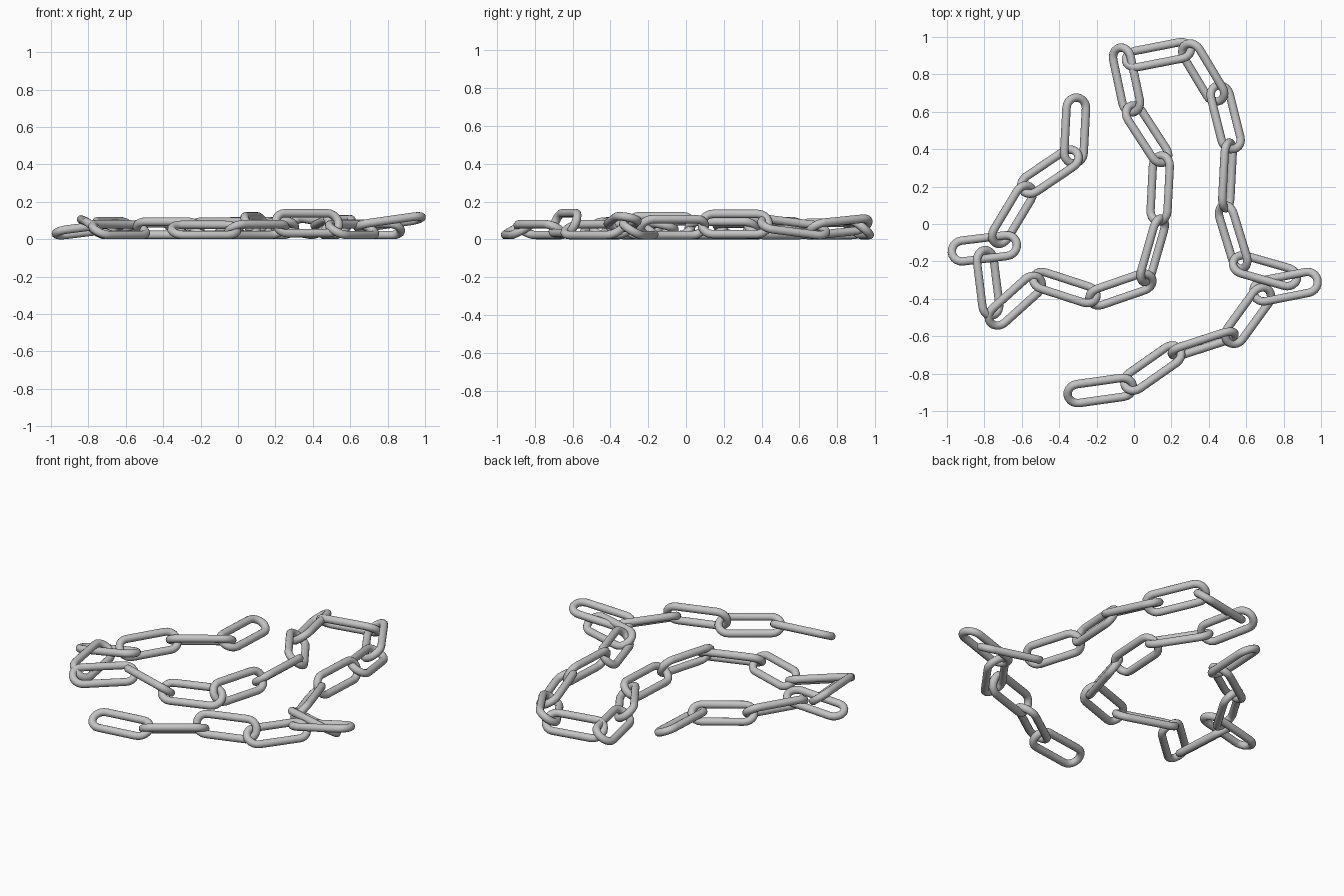
import bpy, bmesh
from math import sin, cos, pi, radians
from mathutils import Matrix, Vector

cube = bpy.data.objects.get("Cube")
if cube:
    bpy.data.objects.remove(cube, do_unlink=True)

LENGTH, WIDTH, WIRE = 0.398, 0.16, 0.0225   # outer size and wire radius
BEND = WIDTH / 2 - WIRE                     # centreline radius of the ends
STRAIGHT = LENGTH / 2 - WIRE - BEND         # half length of the straight sides
ARC_STEPS, SIDES = 10, 14

steel = bpy.data.materials.new("grey steel")
steel.use_nodes = True
grey = (0.55, 0.55, 0.55, 1)
steel.diffuse_color = grey
steel.node_tree.nodes["Principled BSDF"].inputs["Base Color"].default_value = grey


def make_link_mesh():
    """Round wire swept along a long oval."""
    bm = bmesh.new()
    rings = []
    for end in (1, -1):
        for step in range(ARC_STEPS + 1):
            angle = pi * step / ARC_STEPS - pi / 2
            out = Vector((cos(angle), sin(angle), 0)) * end
            centre = out * BEND + Vector((end * STRAIGHT, 0, 0))
            ring = []
            for side in range(SIDES):
                turn = 2 * pi * side / SIDES
                offset = out * cos(turn) + Vector((0, 0, sin(turn)))
                ring.append(bm.verts.new(centre + offset * WIRE))
            rings.append(ring)
    for index, ring in enumerate(rings):
        following = rings[(index + 1) % len(rings)]
        for side in range(SIDES):
            after = (side + 1) % SIDES
            bm.faces.new((ring[side], following[side], following[after], ring[after]))
    bmesh.ops.recalc_face_normals(bm, faces=bm.faces)
    for face in bm.faces:
        face.smooth = True
    mesh = bpy.data.meshes.new("chain_link")
    bm.to_mesh(mesh)
    bm.free()
    mesh.materials.append(steel)
    return mesh


def place_link(mesh, number, x, y, heading, tilt, pitch=0, lift=0):
    """Lay a link on the ground, rolled about its length by tilt degrees."""
    link = bpy.data.objects.new(f"chain_link_{number}", mesh)
    bpy.context.collection.objects.link(link)
    roll, rise = radians(tilt), radians(pitch)
    height = WIRE + BEND * abs(sin(roll)) + STRAIGHT * abs(sin(rise)) + lift
    link.matrix_world = (Matrix.Translation((x, y, height))
                         @ Matrix.Rotation(radians(heading), 4, "Z")
                         @ Matrix.Rotation(-rise, 4, "Y")
                         @ Matrix.Rotation(roll, 4, "X"))


# Centre x, y, heading, tilt, then optional pitch and lift
links = [
    # front run, out to the right-hand corner
    (-.18, -.89, 8, 28), (.10, -.77, 35, -30), (.37, -.64, 18, 67, 0, .01),
    (.61, -.49, 54, 30), (.81, -.335, 11, -12, 8, .04), (.70, -.25, -16, -32),
    # run to the back
    (.53, -.07, 107, -47), (.50, .26, 87, 68, 0, .005), (.49, .57, 104, 28, -7),
    (.37, .81, 121, -35, 5), (.13, .905, 191, 40),
    # return through the middle
    (-.04, .77, 282, 35), (.07, .48, 303, -40), (.14, .19, 267, 38),
    (.10, -.14, 254, -60), (-.07, -.35, 199, -38), (-.37, -.34, 162, 38),
    # far corner and last run
    (-.635, -.41, 222, -30), (-.78, -.315, 97, 38, 3), (-.80, -.13, 7, -15, 7),
    (-.65, .05, 59, 40), (-.45, .28, 34, -32), (-.315, .50, 87, 25),
]
link_mesh = make_link_mesh()
for number, placement in enumerate(links):
    place_link(link_mesh, number, *placement)
